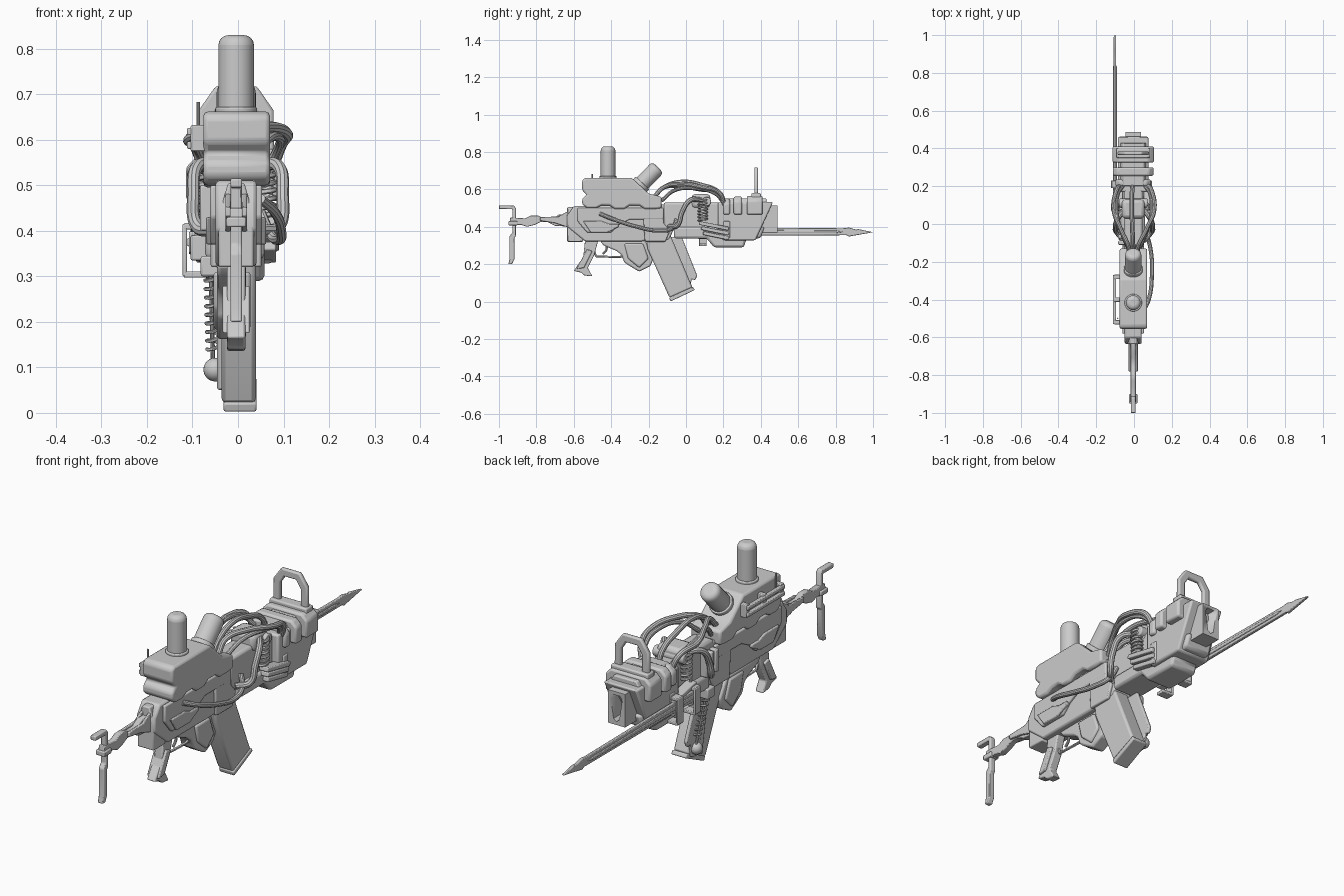
import bpy, bmesh, math
from mathutils import Vector

CX = -0.004  # centre line of the body


def finish(o, bevel=0.0, seg=2):
    if bevel:
        m = o.modifiers.new("bevel", "BEVEL")
        m.width, m.segments, m.limit_method = bevel, seg, "ANGLE"
        m.angle_limit = math.radians(35)
    bpy.ops.object.select_all(action="DESELECT")
    o.select_set(True)
    bpy.context.view_layer.objects.active = o
    bpy.ops.object.shade_smooth_by_angle(angle=math.radians(35))
    return o


def prism(name, pts, a, b, bevel=0.006, axis="x"):
    """Extrude a (y,z) profile along x, or an (x,z) profile along y."""
    bm = bmesh.new()
    place = (lambda p, t: (t + CX, p[0], p[1])) if axis == "x" else (lambda p, t: (p[0] + CX, t, p[1]))
    f = bm.faces.new([bm.verts.new(place(p, a)) for p in pts])
    ext = bmesh.ops.extrude_face_region(bm, geom=[f])
    for v in [g for g in ext["geom"] if isinstance(g, bmesh.types.BMVert)]:
        v.co["xyz".index(axis)] = b + (CX if axis == "x" else 0)
    bmesh.ops.recalc_face_normals(bm, faces=bm.faces)
    me = bpy.data.meshes.new(name)
    bm.to_mesh(me)
    bm.free()
    o = bpy.data.objects.new(name, me)
    bpy.context.collection.objects.link(o)
    return finish(o, bevel)


def box(name, x, y, z, bevel=0.006, tilt=0.0):
    """Box from (min,max) ranges, optionally tilted about x."""
    cy, cz = sum(y) / 2, sum(z) / 2
    c, s = math.cos(tilt), math.sin(tilt)
    pts = [(cy + c * (u - cy) - s * (v - cz), cz + s * (u - cy) + c * (v - cz))
           for u, v in ((y[0], z[0]), (y[1], z[0]), (y[1], z[1]), (y[0], z[1]))]
    return prism(name, pts, x[0], x[1], bevel)


def rod(name, p, q, r, bevel=0.0, sides=32, seg=4):
    p, q = Vector(p), Vector(q)
    bpy.ops.mesh.primitive_cylinder_add(vertices=sides, radius=r, depth=(q - p).length, location=(p + q) / 2)
    o = bpy.context.object
    o.name = name
    o.rotation_euler = (q - p).to_track_quat("Z", "Y").to_euler()
    return finish(o, bevel, seg)


def cable(name, pts, r, kind="BEZIER"):
    cu = bpy.data.curves.new(name, "CURVE")
    cu.dimensions, cu.bevel_depth, cu.bevel_resolution, cu.use_fill_caps = "3D", r, 3, True
    s = cu.splines.new(kind)
    if kind == "BEZIER":
        s.bezier_points.add(len(pts) - 1)
        for bp, p in zip(s.bezier_points, pts):
            bp.co = p
            bp.handle_left_type = bp.handle_right_type = "AUTO"
    else:
        s.points.add(len(pts) - 1)
        for sp, p in zip(s.points, pts):
            sp.co = (*p, 1)
    o = bpy.data.objects.new(name, cu)
    bpy.context.collection.objects.link(o)
    bpy.ops.object.select_all(action="DESELECT")
    o.select_set(True)
    bpy.context.view_layer.objects.active = o
    bpy.ops.object.convert(target="MESH")
    return finish(bpy.context.object)


def spring(name, p, q, r, wire, turns):
    p, q = Vector(p), Vector(q)
    rot = (q - p).to_track_quat("Z", "Y")
    n = turns * 12
    cable(name, [p.lerp(q, i / n) + rot @ Vector((r * math.cos(i * math.pi / 6), r * math.sin(i * math.pi / 6), 0))
                 for i in range(n + 1)], wire, "POLY")


# Upper housing with wavy lower edge and canisters
prism("upper_housing", [(-.54, .662), (-.29, .662), (-.2, .578), (-.13, .56), (-.13, .50), (-.17, .495), (-.22, .495),
      (-.25, .515), (-.3, .515), (-.33, .495), (-.38, .495), (-.41, .515), (-.45, .515), (-.48, .5), (-.53, .5),
      (-.555, .52), (-.555, .55), (-.53, .57), (-.555, .595), (-.555, .65)], -.072, .074, .01)
rod("vertical_canister", (CX, -.417, .64), (CX, -.417, .83), .039, .022)
rod("canister_collar", (CX, -.417, .655), (CX, -.417, .672), .046, .004)
rod("tilted_canister", (CX, -.28, .585), (CX, -.15, .718), .043, .022)
rod("tilted_collar", (CX, -.25, .615), (CX, -.232, .634), .05, .004)
# Side rail with pin
for z in (.588, .618):
    box("side_rail", (-.108, -.09), (-.53, -.27), (z - .008, z + .008), .003)
for y in (-.52, -.4, -.28):
    box("rail_post", (-.1, -.06), (y - .012, y + .012), (.575, .632), .003)
rod("rail_pin", (-.087, -.5, .58), (-.087, -.5, .683), .004, 0, 10)

# Lower receiver, rear cap and raised side panels
prism("receiver", [(-.6, .51), (-.09, .52), (-.06, .4), (-.09, .33), (-.25, .322), (-.54, .322), (-.635, .4),
      (-.635, .46)], -.045, .045, .008)
prism("rear_cap", [(-.039, .32), (.039, .32), (.039, .43), (.018, .505), (-.018, .505), (-.039, .43)],
      -.635, -.55, .005, "y")
for s in (-1, 1):
    prism("side_panel", [(-.58, .5), (-.12, .5), (-.12, .44), (-.3, .44), (-.36, .41), (-.4, .37), (-.53, .37),
          (-.58, .43)], s * .04, s * .057, .005)
    prism("panel_ridge", [(-.55, .43), (-.45, .43), (-.41, .415), (-.36, .415), (-.36, .4), (-.42, .37),
          (-.51, .37)], s * .05, s * .066, .004)
    prism("magazine_well", [(-.23, .47), (-.12, .47), (-.12, .42), (-.085, .38), (-.11, .32), (-.22, .32)],
          s * .04, s * .056, .005)

# Magazine with foot, side plate, spring and ball
prism("magazine", [(-.225, .41), (-.115, .41), (-.085, .36), (.035, .075), (-.088, .02), (-.205, .28)],
      -.032, .043, .009)
prism("magazine_foot", [(-.09, .022), (.038, .079), (.047, .062), (-.083, .001)], -.028, .045, .005)
prism("magazine_side_plate", [(-.1, .34), (-.02, .34), (.06, .14), (.05, .115), (.03, .12), (.02, .06), (-.05, .05)],
      -.042, -.026, .005)
spring("magazine_spring", (-.06, -.06, .31), (-.055, .005, .14), .013, .004, 9)
rod("spring_core", (-.06, -.06, .32), (-.055, .01, .11), .005, 0, 10)
bpy.ops.mesh.primitive_uv_sphere_add(segments=24, ring_count=12, radius=.026, location=(-.05, .0, .095))
bpy.context.object.name = "pivot_ball"
finish(bpy.context.object)
box("spring_anchor", (-.078, -.035), (-.085, -.035), (.3, .345), .005)

# Trigger block, guard, trigger and rear grip
prism("trigger_block", [(-.46, .325), (-.22, .325), (-.17, .24), (-.19, .19), (-.25, .16), (-.3, .19), (-.33, .21),
      (-.345, .25), (-.37, .27), (-.44, .3)], -.042, .022, .008)
prism("block_facet", [(-.33, .31), (-.23, .31), (-.2, .23), (-.25, .18), (-.31, .23)], -.05, .032, .008)
cable("trigger_guard", [(CX, -.5, .29), (CX, -.48, .242), (CX, -.36, .238), (CX, -.3, .25)], .006, "POLY")
cable("trigger", [(CX, -.43, .32), (CX, -.425, .28), (CX, -.445, .255)], .006)
prism("rear_grip", [(-.54, .325), (-.47, .325), (-.49, .25), (-.525, .18), (-.5, .135), (-.545, .14), (-.56, .155),
      (-.6, .165), (-.57, .21), (-.55, .23)], -.02, .02, .005)
prism("grip_panel", [(-.53, .28), (-.5, .27), (-.545, .18), (-.585, .175)], -.03, .03, .004)

# Wavy stock arm and hooked shoulder rest
prism("stock_arm", [(-.6, .465), (-.68, .465), (-.71, .445), (-.76, .445), (-.79, .46), (-.83, .46), (-.86, .445),
      (-.94, .45), (-.945, .41), (-.88, .41), (-.85, .4), (-.81, .41), (-.78, .425), (-.74, .425), (-.7, .405),
      (-.6, .4)], -.014, .014, .003)
for s in (-1, 1):
    prism("stock_arm_plate", [(-.6, .485), (-.64, .48), (-.68, .455), (-.78, .452), (-.78, .432), (-.7, .42),
          (-.64, .4), (-.6, .39)], s * .012, s * .024, .003)
prism("shoulder_hook", [(-1, .515), (-.92, .515), (-.91, .5), (-.91, .35), (-.918, .34), (-.918, .225), (-.93, .2),
      (-.95, .2), (-.943, .23), (-.943, .35), (-.928, .37), (-.928, .495), (-1, .495)], -.013, .013, .004)
box("hook_clamp", (-.022, .022), (-.95, -.9), (.408, .43), .004)

# Fore end: lower guard, inner core, slanted shroud
prism("lower_guard", [(-.065, .4), (-.065, .338), (.11, .338), (.15, .29), (.31, .29), (.32, .33), (.4, .34),
      (.42, .4)], -.068, .062, .012)
box("inner_core", (-.05, .05), (-.12, .24), (.38, .53), .012)
prism("shroud", [(.17, .53), (.465, .532), (.372, .328), (.2, .328), (.17, .36)], -.082, .08, .008)
prism("shroud_top_cap", [(-.075, .52), (.075, .52), (.055, .552), (-.055, .552)], .2, .43, .005, "y")
for y0, y1, w, z1 in ((.2, .235, .095, .55), (.255, .3, .108, .562), (.325, .41, .11, .565)):
    prism("shroud_band", [(-w, .465), (w, .465), (w, z1 - .025), (w - .025, z1), (-w + .025, z1), (-w, z1 - .025)],
          y0, y1, .009, "y")

# Muzzle block with a tall tapered opening
muzzle = prism("muzzle", [(.3, .37), (.488, .37), (.488, .515), (.3, .515)], -.042, .042, 0)
cutter = prism("muzzle_cutter", [(-.027, .48), (-.018, .5), (.018, .5), (.027, .48), (.014, .395), (0, .385),
               (-.014, .395)], .4, .6, 0, "y")
cutter.hide_render = True
cutter.hide_set(True)
mod = muzzle.modifiers.new("opening", "BOOLEAN")
mod.operation, mod.object, mod.solver = "DIFFERENCE", cutter, "EXACT"

# Loop sight
prism("loop_sight", [(-.084, .54), (-.082, .665), (-.045, .718), (.045, .718), (.082, .665), (.084, .54), (.05, .54),
      (.05, .652), (.028, .685), (-.028, .685), (-.05, .652), (-.05, .54)], .365, .385, .006, "y")
box("sight_base", (-.09, .09), (.35, .4), (.545, .58), .006)

# Tilted side slats and ribbed gas block
for s in (-1, 1):
    for i in range(3):
        box("side_slat", (s * .055, s * (.1 - .006 * i)), (.07 + .01 * i, .23), (.395 - .026 * i, .415 - .026 * i),
            .004, -.2)
    box("slat_mount", (s * .05, s * .085), (.2, .235), (.34, .43), .005)
box("gas_block", (-.06, .06), (.03, .13), (.5, .575), .018)
rod("gas_cross_tube", (-.078, .11, .535), (.072, .11, .535), .024, .006)
for x in (-.062, .058):
    spring("side_spring", (x, .09, .43), (x, .09, .55), .022, .006, 7)

# Long blade with clamps on the left side
prism("blade", [(.08, .352), (.08, .398), (.84, .392), (.87, .396), (.91, .385), (.92, .388), (1, .371), (.91, .355),
      (.87, .348), (.86, .355)], -.104, -.09, .003)
prism("blade_ridge", [(.1, .366), (.1, .384), (.8, .38), (.84, .373), (.8, .366)], -.108, -.086, .003)
for y in (.09, .21):
    for z in (.304, .41):
        box("clamp_bar", (-.115, -.06), (y - .02, y + .02), (z - .007, z + .007), .003)
    box("clamp_side", (-.118, -.108), (y - .02, y + .02), (.3, .415), .003)
    box("clamp_pad", (-.1, -.06), (y - .025, y + .025), (.335, .39), .004)
for i in range(3):
    box("left_rib", (-.08, -.04), (-.11 + .032 * i, -.088 + .032 * i), (.4, .5), .005)

# Cables: arcs over the top, side loops, and low-slung lines
for x0, x1, h in ((-.03, -.108, .615), (-.005, -.012, .64), (.022, .108, .628)):
    cable("top_cable", [(x0, -.17, .56), (x0, -.12, .61), ((x0 + x1) / 2, -.03, h), (x1, .08, h - .015),
                        (x1 * .85, .18, .58), (x1 * .65, .205, .52)], .012)
for s in (-1, 1):
    cable("inner_cable", [(s * .03, -.13, .54), (s * .06, -.06, .595), (s * .09, .05, .605), (s * .085, .16, .575),
                          (s * .06, .2, .53)], .01)
    cable("front_loop_cable", [(s * .05, -.09, .4), (s * .09, -.045, .41), (s * .098, -.02, .48),
                               (s * .09, .02, .54), (s * .05, .08, .545)], .014)
cable("low_cable", [(.05, -.46, .47), (.078, -.4, .445), (.095, -.26, .4), (.09, -.15, .38), (.07, -.07, .395),
                    (.05, -.05, .44)], .011)
